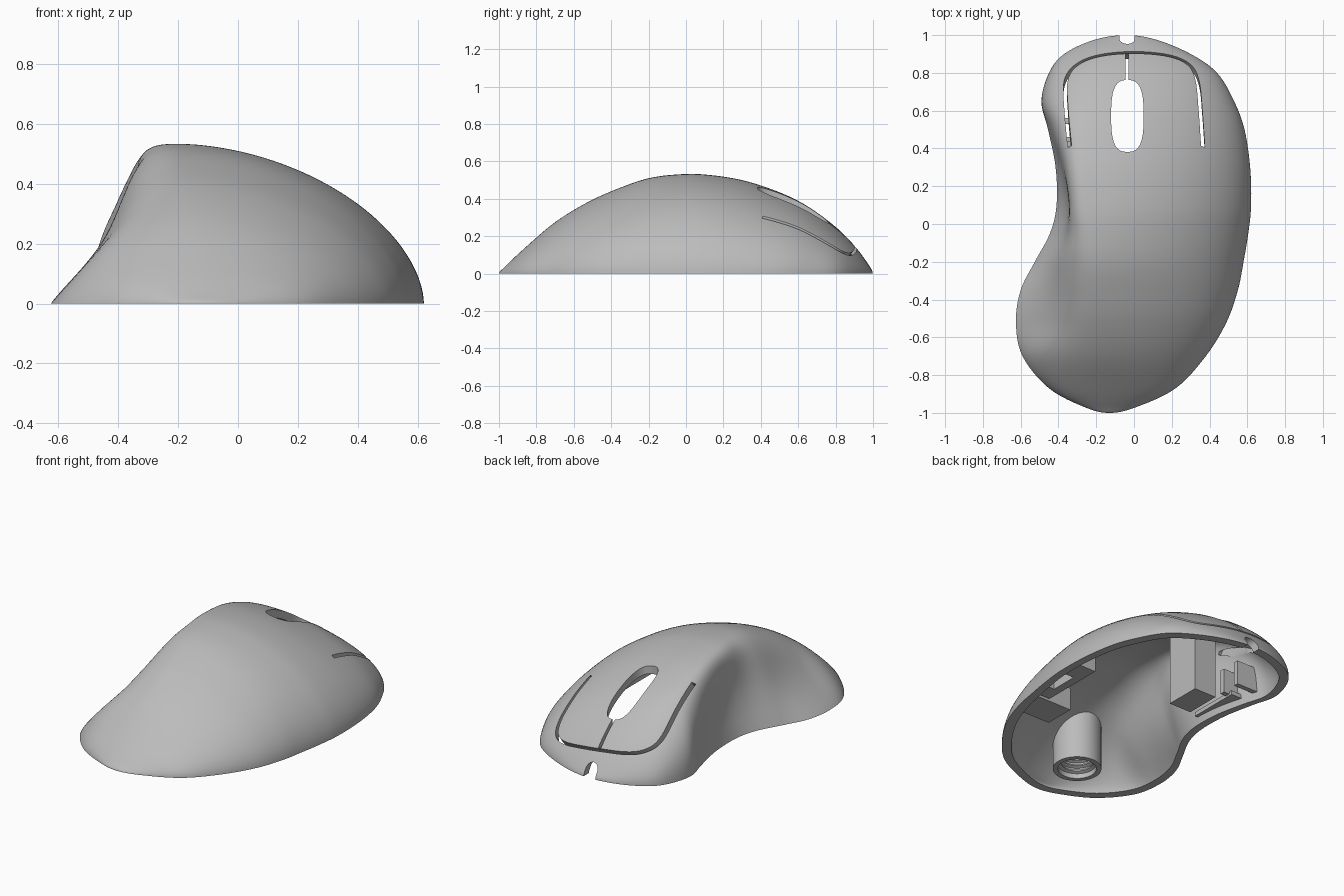
import bpy, bmesh
from math import sin, cos, pi
from mathutils import Vector
from mathutils.bvhtree import BVHTree

cube = bpy.data.objects.get("Cube")
if cube:
    bpy.data.objects.remove(cube, do_unlink=True)

grey = bpy.data.materials.new("plain grey plastic")
grey.use_nodes = True
grey.diffuse_color = (0.5, 0.5, 0.5, 1)
grey.node_tree.nodes["Principled BSDF"].inputs["Base Color"].default_value = grey.diffuse_color

# Body stations: y, thumb edge, outer edge, height, ridge x, thumb roundness, thumb hollow
STATIONS = [
    (1, -.04, -.04, 0, -.04, 2, 0),
    (.975, -.21, .12, .05, -.06, 2, 0),
    (.9, -.37, .3, .15, -.09, 2.1, 0),
    (.8, -.45, .44, .25, -.14, 2.3, 0),
    (.65, -.49, .53, .36, -.18, 2.5, 0),
    (.5, -.455, .585, .435, -.22, 3, .01),
    (.3, -.415, .615, .5, -.22, 3.5, .03),
    (.1, -.41, .62, .53, -.2, 3.4, .055),
    (-.05, -.445, .605, .53, -.2, 2.6, .06),
    (-.2, -.525, .58, .51, -.2, 2, .06),
    (-.35, -.6, .55, .46, -.19, 1.8, .09),
    (-.52, -.625, .49, .385, -.17, 1.8, .09),
    (-.7, -.59, .38, .275, -.15, 1.9, .04),
    (-.87, -.45, .22, .13, -.13, 2, .01),
    (-.97, -.26, .01, .035, -.13, 2, 0),
    (-1, -.13, -.13, 0, -.13, 2, 0),
]

def mirrored(s):
    """Reflect a station through the tip so the outline closes roundly."""
    return (s[0], s[2], s[1], -s[3], *s[4:])

def spline(points, before, after, steps):
    pts = [before, *points, after]
    out = []
    for p, q, r, s in zip(pts, pts[1:], pts[2:], pts[3:]):
        for k in range(steps):
            t = k / steps
            out.append([b + t / 2 * (c - a + t * (2 * a - 5 * b + 4 * c - d + t * (3 * (b - c) + d - a)))
                        for a, b, c, d in zip(p, q, r, s)])
    return out + [list(points[-1])]

def section(station, scale_x, scale_y, scale_z):
    """One cross-section, from the thumb edge over the ridge to the outer edge."""
    y, left, right, height, ridge, roundness, hollow = station
    middle = (left + right) / 2
    half = 32
    row = []
    for j in range(2 * half + 1):
        a = pi / 2 * min(j, 2 * half - j) / half
        power = 2 / roundness if j < half else 2 / 1.8
        edge = left if j < half else right
        across, up = max(cos(a), 0) ** power, sin(a) ** power
        x = ridge + (edge - ridge) * across
        if j < half:
            x += hollow * sin(pi * up)
        row.append((middle + (x - middle) * scale_x, y * scale_y, height * up * scale_z))
    return row

def finish(name, bm):
    bmesh.ops.recalc_face_normals(bm, faces=bm.faces)
    mesh = bpy.data.meshes.new(name)
    bm.to_mesh(mesh)
    bm.free()
    mesh.materials.append(grey)
    obj = bpy.data.objects.new(name, mesh)
    bpy.context.collection.objects.link(obj)
    return obj

def bridge(bm, first, second):
    for k in range(len(first) - 1):
        bm.faces.new((first[k], first[k + 1], second[k + 1], second[k]))

def skin(bm, *scales):
    """Arched surface; returns its two bottom edges."""
    rows = [[bm.verts.new(p) for p in section(s, *scales)] for s in body]
    for r, s in zip(rows, rows[1:]):
        bridge(bm, r, s)
    return [r[0] for r in rows], [r[-1] for r in rows]

def boolean(obj, tool, operation):
    mod = obj.modifiers.new("cut", "BOOLEAN")
    mod.operation, mod.object, mod.solver = operation, tool, "EXACT"
    bpy.context.view_layer.objects.active = obj
    bpy.ops.object.modifier_apply(modifier=mod.name)

def cut(obj, tool):
    boolean(obj, tool, "DIFFERENCE")
    bpy.data.objects.remove(tool, do_unlink=True)

def prism(name, outline, low, high):
    bm = bmesh.new()
    face = bm.faces.new([bm.verts.new((x, y, low)) for x, y in outline])
    new = bmesh.ops.extrude_face_region(bm, geom=[face])["geom"]
    bmesh.ops.translate(bm, vec=(0, 0, high - low), verts=[v for v in new if isinstance(v, bmesh.types.BMVert)])
    return finish(name, bm)

def box(name, x, y, z):
    return prism(name, [(x[0], y[0]), (x[1], y[0]), (x[1], y[1]), (x[0], y[1])], *z)

def groove(name, path, width):
    """Thin ribbon that follows the top surface, leaning toward the nose."""
    lean = Vector((0, .6, .8))
    bm = bmesh.new()
    rings = []
    for k, p in enumerate(path):
        ahead, behind = path[min(k + 1, len(path) - 1)], path[max(k - 1, 0)]
        along = Vector((ahead[0] - behind[0], ahead[1] - behind[1])).normalized()
        side = Vector((-along.y, along.x, 0)) * width / 2
        hit = surface.ray_cast(Vector((p[0], p[1], 2)), Vector((0, 0, -1)))[0]
        rings.append([bm.verts.new(hit + side * s + lean * d)
                      for s, d in ((-1, -.12), (1, -.12), (1, .1), (-1, .1))])
    for r, s in zip(rings, rings[1:]):
        bridge(bm, r + r[:1], s + s[:1])
    bm.faces.new(rings[0])
    bm.faces.new(rings[-1])
    return finish(name, bm)

def lathe(name, profile, x, y):
    bm = bmesh.new()
    verts = [bm.verts.new((r, 0, z)) for r, z in profile]
    edges = [bm.edges.new(pair) for pair in zip(verts, verts[1:])]
    bmesh.ops.spin(bm, geom=verts + edges, axis=(0, 0, 1), cent=(0, 0, 0), angle=2 * pi, steps=40)
    bmesh.ops.remove_doubles(bm, verts=bm.verts, dist=.0005)
    bmesh.ops.translate(bm, vec=(x, y, 0), verts=bm.verts)
    return finish(name, bm)

# Hollow body with a flat rim
body = spline(STATIONS, mirrored(STATIONS[1]), mirrored(STATIONS[-2]), 6)
bm = bmesh.new()
for outer_edge, inner_edge in zip(skin(bm, 1, 1, 1), skin(bm, .91, .95, .9)):
    bridge(bm, outer_edge, inner_edge)
bmesh.ops.remove_doubles(bm, verts=bm.verts, dist=.0002)
shell = finish("shell", bm)

# Solid core used to trim the inner fittings
bm = bmesh.new()
bridge(bm, *skin(bm, .95, .975, .95))
bmesh.ops.remove_doubles(bm, verts=bm.verts, dist=.0002)
core = finish("trim_core", bm)

# Button gaps, wheel opening and cable notch
surface = BVHTree.FromPolygons([v.co for v in shell.data.vertices],
                               [p.vertices[:] for p in shell.data.polygons])
bend = [(.365, .41), (.352, .6), (.335, .76), (.29, .845), (.18, .892), (0, .908),
        (-.18, .892), (-.3, .845), (-.36, .76), (-.358, .6), (-.34, .41)]
gap = groove("button_gap", spline(bend, bend[0], bend[-1], 6), .02)
slit = groove("centre_gap", [(-.037, .72 + .02 * k) for k in range(10)], .018)
oval = []
for k in range(64):
    c, s = cos(pi * k / 32), sin(pi * k / 32)
    oval.append((-.035 + .086 * abs(c) ** .7 * (1 if c > 0 else -1),
                 .572 + .19 * abs(s) ** .7 * (1 if s > 0 else -1)))
wheel = prism("wheel_opening", oval, .1, .8)
arch = [(-.04, -.1), (.04, -.1)] + [(.04 * cos(pi * k / 16), .04 + .04 * sin(pi * k / 16)) for k in range(17)]
notch = prism("cable_notch", arch, -.15, .15)
for v in notch.data.vertices:
    x, up, depth = v.co
    v.co = (x - .037, 1 + depth, up)
notch.data.flip_normals()
for tool in (gap, slit, wheel, notch):
    cut(shell, tool)

# Threaded screw post
profile = [(0, .5), (.137, .5), (.137, .01), (.108, .01)]
for z in (.04, .075, .11):
    profile += [(.108, z), (.09, z + .008), (.09, z + .016), (.108, z + .024)]
post = lathe("screw_post", profile + [(.108, .16), (0, .16)], -.17, -.7)

# Fittings on the inner walls
holder = box("switch_holder", (-.27, -.12), (.17, .39), (.03, .6))
ledge = box("thumb_ledge", (-.42, -.33), (.14, .46), (.04, .065))
tabs = [box("thumb_tab", (-.45, -.29), (y, y + .03), (.05, .2)) for y in (.41, .53)]
clip = box("side_clip_block", (.24, .5), (-.46, -.27), (.05, .19))
frame = box("side_clip_frame", (.41, .65), (-.25, .15), (.05, .17))
cut(frame, box("clip_hole", (.46, .53), (-.15, .02), (0, .3)))
for part in (post, holder, ledge, clip, frame, *tabs):
    boolean(part, core, "INTERSECT")
bpy.data.objects.remove(core, do_unlink=True)

# Smooth surfaces with sharp edges
bpy.ops.object.select_all(action="DESELECT")
for part in (shell, post):
    part.select_set(True)
bpy.context.view_layer.objects.active = shell
bpy.ops.object.shade_smooth_by_angle(angle=.6)
